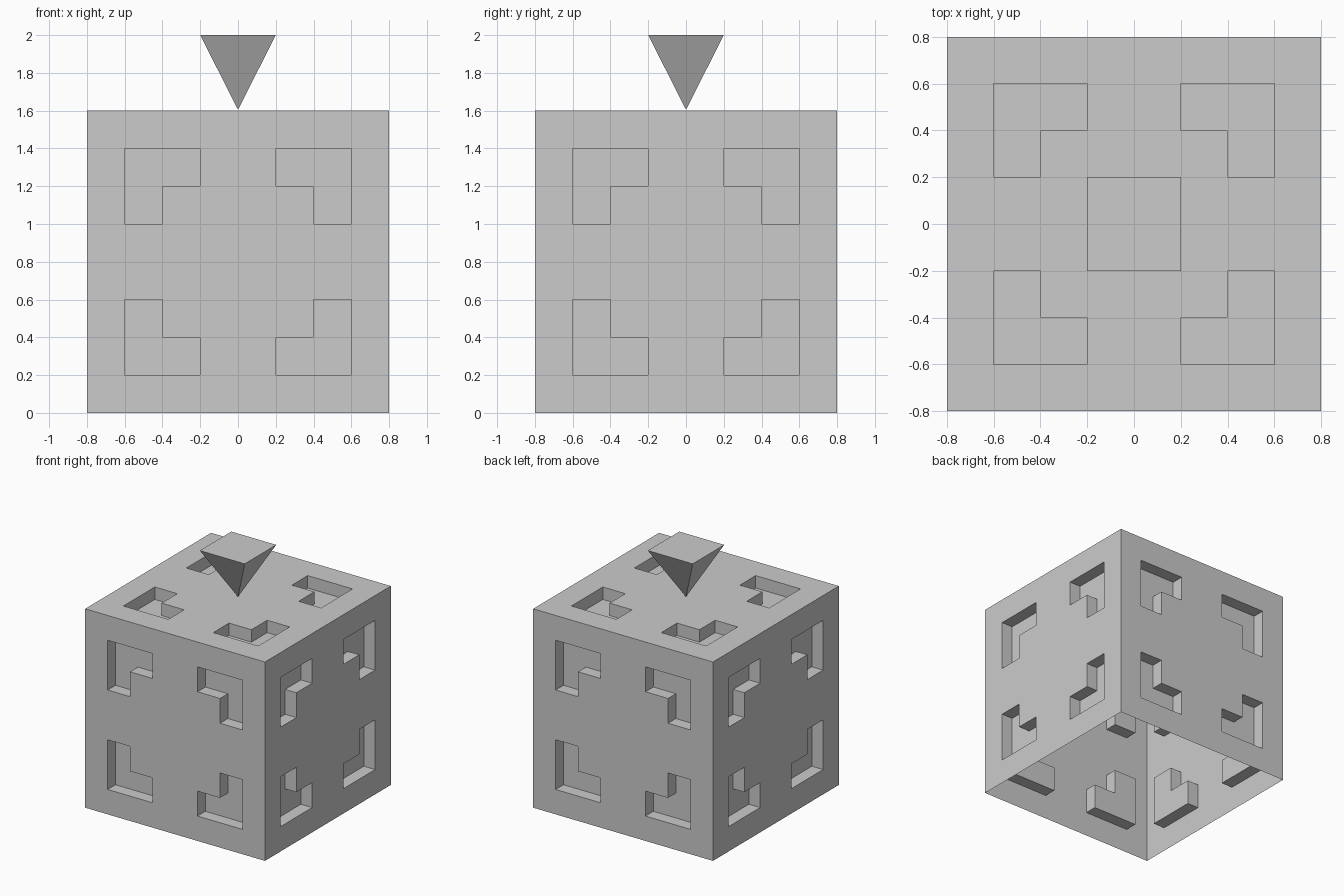
import bpy, bmesh
from math import radians
from mathutils import Matrix, Vector

if "Cube" in bpy.data.objects:
    bpy.data.objects.remove(bpy.data.objects["Cube"])

HALF = 0.8      # half the block width
DEPTH = 0.1     # depth of the corner-shaped recesses


def finish(bm, name):
    mesh = bpy.data.meshes.new(name)
    bm.to_mesh(mesh)
    bm.free()
    obj = bpy.data.objects.new(name, mesh)
    bpy.context.collection.objects.link(obj)
    return obj


def in_recess(face):
    # L-shaped cells: 0.2..0.6 square minus its inner quarter, in all four corners
    c = face.calc_center_median()
    x, y = abs(c.x), abs(c.y)
    return 0.2 < min(x, y) and 0.4 < max(x, y) < 0.6


def add_panel(bm, matrix):
    # One wall of the block: a 0.2 grid with four recesses pushed inward
    panel = bmesh.new()
    bmesh.ops.create_grid(panel, x_segments=8, y_segments=8, size=HALF)
    cells = [f for f in panel.faces if in_recess(f)]
    new = bmesh.ops.extrude_face_region(panel, geom=cells)["geom"]
    verts = [v for v in new if isinstance(v, bmesh.types.BMVert)]
    bmesh.ops.translate(panel, verts=verts, vec=(0, 0, -DEPTH))
    old = [f for f in cells if f.is_valid]
    if old:
        bmesh.ops.delete(panel, geom=old, context='FACES')
    bmesh.ops.translate(panel, verts=panel.verts, vec=(0, 0, HALF))
    panel.transform(matrix)
    temp = bpy.data.meshes.new("panel_temp")
    panel.to_mesh(temp)
    panel.free()
    bm.from_mesh(temp)
    bpy.data.meshes.remove(temp)


# Block: top and four sides, open underneath
bm = bmesh.new()
lift = Matrix.Translation((0, 0, HALF))
add_panel(bm, lift)
for k in range(4):
    turn = Matrix.Rotation(radians(90 * k), 4, 'Z')
    add_panel(bm, lift @ turn @ Matrix.Rotation(radians(90), 4, 'X'))
bmesh.ops.remove_doubles(bm, verts=bm.verts, dist=0.001)
finish(bm, "block_shell")

# Pointer: upside-down pyramid standing on its tip
bm = bmesh.new()
tip = bm.verts.new((0, 0, 1.605))
top = [bm.verts.new((x, y, 2.0)) for x, y in
       ((-0.2, -0.2), (0.2, -0.2), (0.2, 0.2), (-0.2, 0.2))]
bm.faces.new(top)
for a, b in zip(top, top[1:] + top[:1]):
    bm.faces.new((b, a, tip))
finish(bm, "pointer_pyramid")
